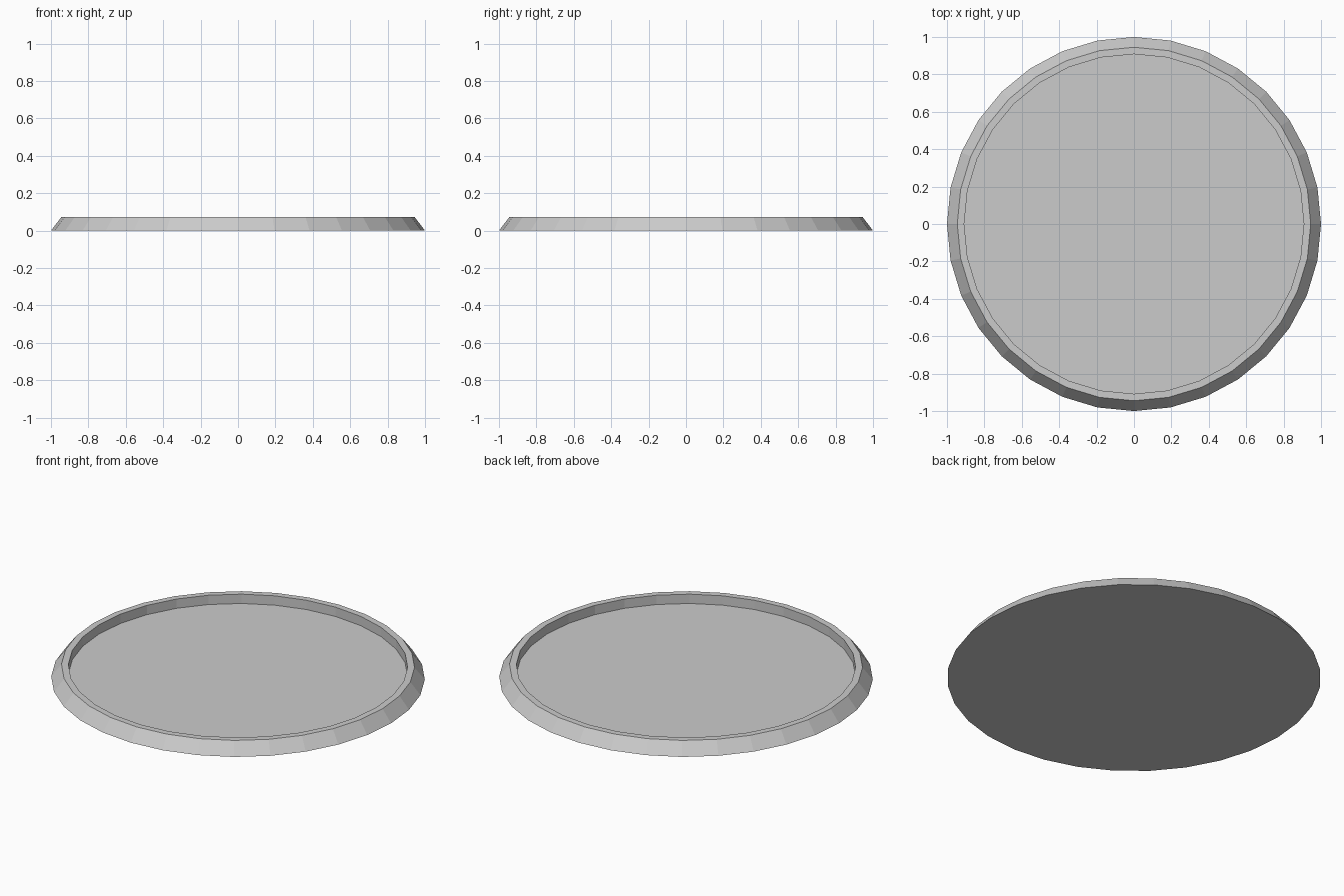
import bpy, bmesh
from math import cos, sin, tau

if "Cube" in bpy.data.objects:
    bpy.data.objects.remove(bpy.data.objects["Cube"])

SIDES = 32

# Shallow round tray: sloped outer wall, flat rim, straight inner wall, sunken floor
profile = [(1.0, 0.0), (0.945, 0.072), (0.908, 0.072), (0.908, 0.017)]  # radius, z

bm = bmesh.new()
rings = [[bm.verts.new((r * cos(tau * i / SIDES), r * sin(tau * i / SIDES), z))
          for i in range(SIDES)] for r, z in profile]

# Walls and rim
for a, b in zip(rings, rings[1:]):
    for i in range(SIDES):
        j = (i + 1) % SIDES
        bm.faces.new((a[i], a[j], b[j], b[i]))

# Underside and floor
bm.faces.new(rings[0][::-1])
bm.faces.new(rings[-1])

mesh = bpy.data.meshes.new("round_tray")
bm.to_mesh(mesh)
bm.free()
bpy.context.collection.objects.link(bpy.data.objects.new("round_tray", mesh))
